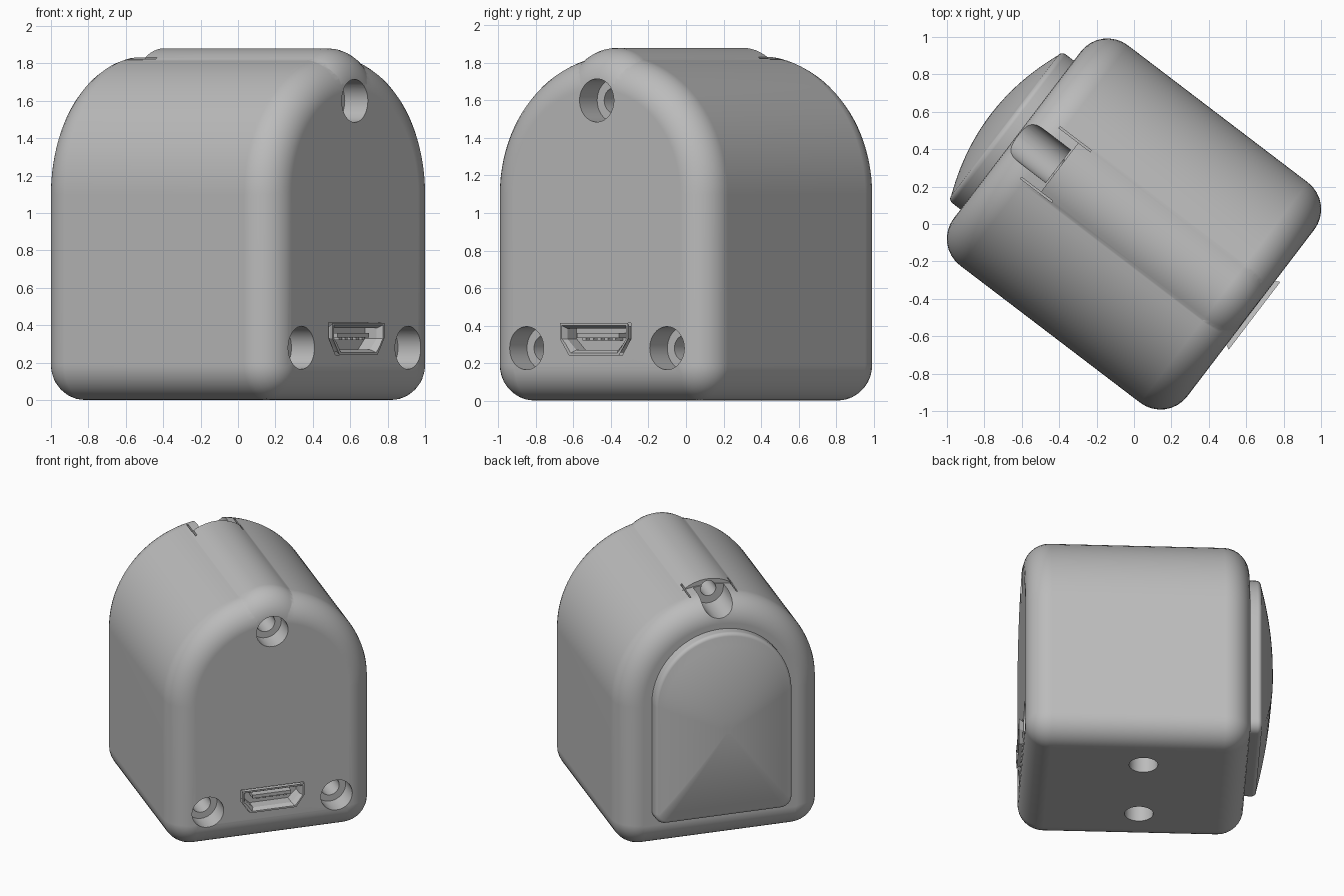
import bpy, bmesh, math
from math import sin, cos, pi, radians

TURN = radians(52.7)   # the whole housing stands turned about z
DEPTH = 0.785          # half depth of the housing
FILLET = 0.18

if "Cube" in bpy.data.objects:
    bpy.data.objects.remove(bpy.data.objects["Cube"])

grey = bpy.data.materials.new("plain_grey")
grey.use_nodes = True
grey.diffuse_color = (0.5, 0.5, 0.5, 1)
for node in grey.node_tree.nodes:
    if node.type == 'BSDF_PRINCIPLED':
        node.inputs["Base Color"].default_value = grey.diffuse_color


def arc(cx, cz, r, a0, a1, n):
    return [(cx + r * cos(a0 + (a1 - a0) * k / n), cz + r * sin(a0 + (a1 - a0) * k / n))
            for k in range(n + 1)]


def ring(cx, cz, r, n=40):
    return arc(cx, cz, r, 0, 2 * pi, n)[:-1]


def rect(x0, x1, z0, z1):
    return [(x0, z0), (x1, z0), (x1, z1), (x0, z1)]


def arch(half, base, spring, corner):
    """Round-topped outline with rounded bottom corners."""
    return (arc(0, spring, half, 0, pi, 48)
            + arc(corner - half, base + corner, corner, pi, 1.5 * pi, 8)
            + arc(half - corner, base + corner, corner, 1.5 * pi, 2 * pi, 8))


def loft(name, sections, vertical=False):
    """Solid through (position, outline) sections along y, or along z."""
    bm = bmesh.new()
    loops = [[bm.verts.new((u, v, p) if vertical else (u, p, v)) for u, v in pts]
             for p, pts in sections]
    for a, b in zip(loops, loops[1:]):
        for k in range(len(a)):
            j = (k + 1) % len(a)
            bm.faces.new((a[k], a[j], b[j], b[k]))
    bm.faces.new(loops[0])
    bm.faces.new(loops[-1])
    bmesh.ops.recalc_face_normals(bm, faces=bm.faces)
    mesh = bpy.data.meshes.new(name)
    bm.to_mesh(mesh)
    bm.free()
    mesh.materials.append(grey)
    ob = bpy.data.objects.new(name, mesh)
    ob.rotation_euler.z = TURN
    bpy.context.scene.collection.objects.link(ob)
    return ob


def activate(ob):
    bpy.ops.object.select_all(action='DESELECT')
    ob.select_set(True)
    bpy.context.view_layer.objects.active = ob


def combine(target, other, operation='DIFFERENCE'):
    other.hide_render = True
    mod = target.modifiers.new("combine", 'BOOLEAN')
    mod.operation, mod.solver, mod.object = operation, 'EXACT', other
    activate(target)
    bpy.ops.object.modifier_apply(modifier=mod.name)
    bpy.data.objects.remove(other)


def smooth(ob):
    activate(ob)
    bpy.ops.object.shade_smooth_by_angle(angle=radians(32))
    mod = ob.modifiers.new("even_normals", 'WEIGHTED_NORMAL')
    mod.keep_sharp = True


def rounded_ends(outline, ends):
    """Sections with a quarter-round at each end; ends = (position, sign)."""
    out = []
    for pos, sign in ends:
        steps = [pi / 2 * k / 8 for k in range(9)]
        if sign < 0:
            steps.reverse()
        out += [(pos + sign * FILLET * (sin(t) - 1), outline(FILLET * (1 - cos(t))))
                for t in steps]
    return out


# Housing with rounded edges
body = loft("housing", rounded_ends(
    lambda i: arch(0.74 - i, i, 1.1, 0.19 - i), [(-DEPTH, -1), (DEPTH, 1)]))

# Ridge along the top, ending before the rear notch
ridge = loft("ridge", rounded_ends(
    lambda i: ring(0, 1.58, 0.3 - i, 64), [(0.001 - DEPTH, -1)])
    + [(0.5, ring(0, 1.58, 0.3, 64))])
combine(body, ridge, 'UNION')

# Counterbored screw holes in the front
for x, z in ((0, 1.6), (-0.47, 0.28), (0.47, 0.28)):
    combine(body, loft("counterbore", [(-1, ring(x, z, 0.115)), (-0.63, ring(x, z, 0.115))]))
    combine(body, loft("screw_bore", [(-0.7, ring(x, z, 0.068)), (-0.4, ring(x, z, 0.068))]))

# Open notch with a screw hole at the top of the rear
notch = [(0.11, 2.0), (-0.11, 2.0)] + arc(0, 1.81, 0.11, pi, 2 * pi, 20)
combine(body, loft("notch", [(0.51, notch), (1.0, notch)]))
combine(body, loft("notch_bore", [(0.3, ring(0, 1.81, 0.055)), (0.6, ring(0, 1.81, 0.055))]))

# Thin slits beside the notch, and round holes underneath
for side in (-1, 1):
    slit = rect(side * 0.17 - 0.005, side * 0.17 + 0.005, 1.75, 2.0)
    combine(body, loft("slit", [(0.42, slit), (0.63, slit)]))
    hole = ring(side * 0.34, 0.05, 0.1)
    combine(body, loft("base_hole", [(-0.1, hole), (0.2, hole)], vertical=True))


# Socket with a tapered underside, grown by g
def socket(g):
    return [(-0.2 - g, 0.385 + g), (0.2 + g, 0.385 + g), (0.2 + g, 0.33),
            (0.14 + g, 0.27 - g), (-0.14 - g, 0.27 - g), (-0.2 - g, 0.33)]


combine(body, loft("socket_pocket", [(-0.95, socket(0.03)), (-0.7, socket(0.03))]))
smooth(body)

shell = loft("socket_shell", [(-0.6, socket(0.012)), (-0.78, socket(0.012)),
                              (-0.81, socket(0.028))])
combine(shell, loft("socket_cavity", [(-0.66, socket(0)), (-0.78, socket(0)),
                                      (-0.83, socket(0.026))]))

tongue = rect(-0.14, 0.14, 0.335, 0.36)
loft("socket_tongue", [(-0.65, tongue), (-0.775, tongue)])
for k in range(-2, 3):
    pin = rect(k * 0.05 - 0.012, k * 0.05 + 0.012, 0.322, 0.34)
    loft("socket_pin", [(-0.65, pin), (-0.765, pin)])


# Domed rear panel with a softened rim
def panel_outline(i, s=1.0):
    return [(x * s, 0.92 + (z - 0.92) * s)
            for x, z in arch(0.5 - i, 0.22 + i, 1.12, 0.08 - i)]


rim = [(0.84 + 0.03 * sin(t), panel_outline(0.03 * (1 - cos(t))))
       for t in (radians(15 * k) for k in range(6))]
dome = [(0.87 + 0.095 * (1 - s * s), panel_outline(0.03, s))
        for s in (1 - 0.08 * k for k in range(13))]
panel = loft("rear_panel", [(0.77, panel_outline(0))] + rim + dome)
smooth(panel)
